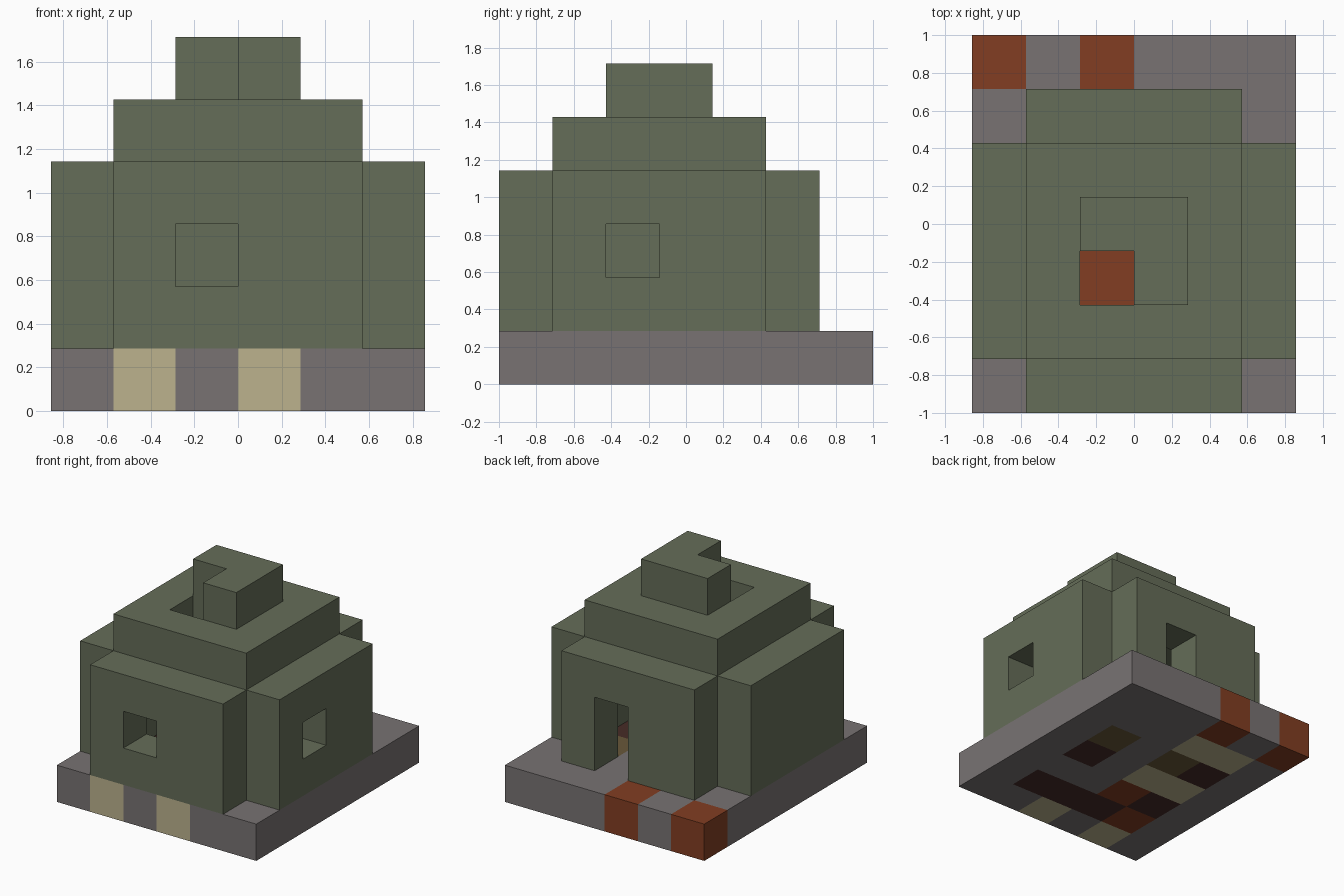
import bpy, bmesh
from mathutils import Vector

if "Cube" in bpy.data.objects:
    bpy.data.objects.remove(bpy.data.objects["Cube"])

U = 2 / 7                                   # edge length of one block
ORIGIN = Vector((-3 * U, -1.0, 0))


def mat(name, rgb):
    m = bpy.data.materials.new(name)
    m.diffuse_color = (*rgb, 1)
    m.use_nodes = True
    m.node_tree.nodes["Principled BSDF"].inputs["Base Color"].default_value = m.diffuse_color
    return m


STONE, MOSS, RUST, SAND, DARK, OLIVE = range(6)
MATS = [mat("stone grey", (.188, .171, .171)), mat("moss green", (.130, .153, .098)),
        mat("rust red", (.223, .048, .016)), mat("sand", (.503, .445, .270)),
        mat("dark brown", (.061, .024, .020)), mat("olive brown", (.138, .095, .041))]


def cells(x0, x1, y0, y1, z0, z1):
    """Block cells in a box, upper bounds excluded."""
    return {(x, y, z) for x in range(x0, x1) for y in range(y0, y1) for z in range(z0, z1)}


# parts as sets of blocks, with window and door openings left out
PARTS = {
    "floor_slab": cells(0, 6, 0, 7, 0, 1),
    "front_wall": cells(1, 5, 0, 1, 1, 4) - {(2, 0, 2)},
    "back_wall": cells(1, 5, 5, 6, 1, 4) - cells(3, 4, 5, 6, 1, 3),
    "left_wall": cells(0, 1, 1, 5, 1, 4),
    "right_wall": cells(5, 6, 1, 5, 1, 4) - {(5, 2, 2)},
    "roof": cells(1, 5, 1, 5, 4, 5) - {(2, 2, 4)},
    "chimney": cells(2, 4, 2, 4, 5, 6) - {(2, 2, 5)},
}
SOLID = set().union(*PARTS.values())

# coloured blocks set into the floor slab
INLAY = {RUST: [(0, 6), (2, 6), (2, 2), (1, 1)],
         SAND: [(1, 0), (3, 0), (1, 3), (2, 3), (1, 5), (2, 5)],
         DARK: [(4, 1), (3, 1), (2, 1), (1, 2), (1, 4), (4, 3)],
         OLIVE: [(4, 4), (2, 4)]}
FLOOR_COLOUR = {xy: colour for colour, spots in INLAY.items() for xy in spots}


def build(name, blocks):
    """Mesh the exposed sides of a part's blocks."""
    bm = bmesh.new()
    for c in sorted(blocks):
        colour = FLOOR_COLOUR.get(c[:2], STONE) if name == "floor_slab" else MOSS
        for axis in range(3):
            for side in (-1, 1):
                n = Vector((0, 0, 0))
                n[axis] = side
                if tuple(int(a + b) for a, b in zip(c, n)) in SOLID:
                    continue
                u, v = Vector((0, 0, 0)), Vector((0, 0, 0))
                u[(axis + 1) % 3] = .5
                v[(axis + 2) % 3] = .5 * side
                mid = Vector(c) + Vector((.5, .5, .5)) + n * .5
                corners = (mid - u - v, mid + u - v, mid + u + v, mid - u + v)
                f = bm.faces.new([bm.verts.new(ORIGIN + p * U) for p in corners])
                f.material_index = colour
    bmesh.ops.remove_doubles(bm, verts=bm.verts, dist=1e-4)
    me = bpy.data.meshes.new(name)
    bm.to_mesh(me)
    bm.free()
    for m in MATS:
        me.materials.append(m)
    bpy.context.collection.objects.link(bpy.data.objects.new(name, me))


for part, blocks in PARTS.items():
    build(part, blocks)
